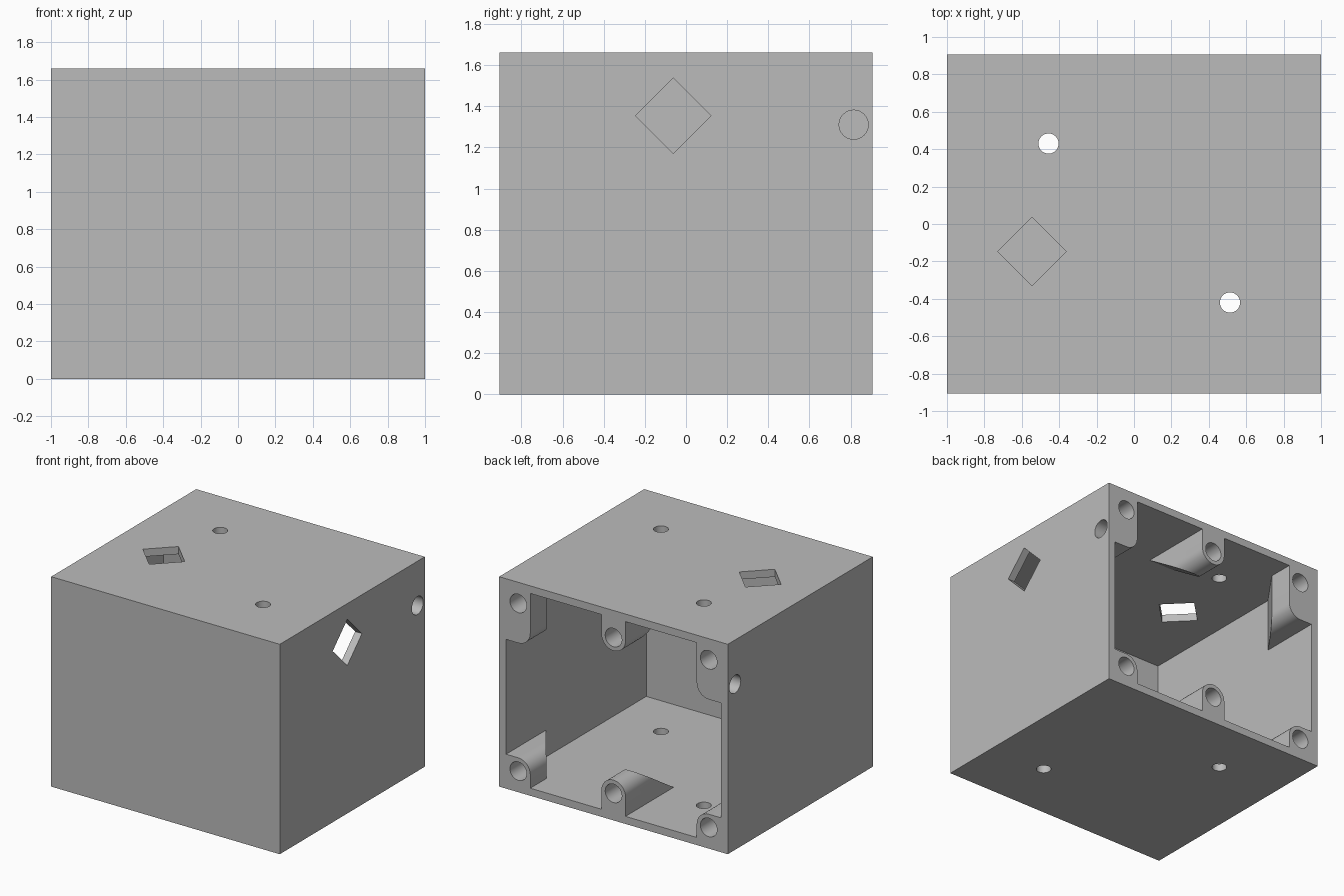
import bpy, bmesh, math
from mathutils import Matrix

if "Cube" in bpy.data.objects:
    bpy.data.objects.remove(bpy.data.objects["Cube"], do_unlink=True)

HX, HY, H, WALL = 1.0, 0.906, 1.66, 0.06

plastic = bpy.data.materials.new("grey_plastic")
plastic.use_nodes = True
GREY = (0.5, 0.5, 0.5, 1)
plastic.diffuse_color = GREY
plastic.node_tree.nodes["Principled BSDF"].inputs["Base Color"].default_value = GREY


def finish(name, bm):
    bmesh.ops.recalc_face_normals(bm, faces=bm.faces)
    mesh = bpy.data.meshes.new(name)
    bm.to_mesh(mesh)
    bm.free()
    mesh.materials.append(plastic)
    ob = bpy.data.objects.new(name, mesh)
    bpy.context.collection.objects.link(ob)
    return ob


def box(name, lo, hi):
    bm = bmesh.new()
    bmesh.ops.create_cube(bm, size=1)
    for v in bm.verts:
        v.co = [l + (c + 0.5) * (h - l) for c, l, h in zip(v.co, lo, hi)]
    return finish(name, bm)


def drill(name, centre, radius, length, axis, sides=32):
    """Prism along an axis; four sides give a diamond."""
    turn = {"X": Matrix.Rotation(math.pi / 2, 4, "Y"),
            "Y": Matrix.Rotation(math.pi / 2, 4, "X"), "Z": Matrix()}[axis]
    bm = bmesh.new()
    bmesh.ops.create_cone(bm, cap_ends=True, segments=sides, radius1=radius,
                          radius2=radius, depth=length,
                          matrix=Matrix.Translation(centre) @ turn)
    return finish(name, bm)


def boss(name, profile, depth):
    """Extrude an (x, z) profile inwards from the rim, with a slanted end."""
    bm = bmesh.new()
    rim = [bm.verts.new((x, HY, z)) for x, z in profile]
    end = [bm.verts.new((x, HY - depth(x, z), z)) for x, z in profile]
    bm.faces.new(rim)
    bm.faces.new(end)
    for i in range(len(rim)):
        j = (i + 1) % len(rim)
        bm.faces.new((rim[i], rim[j], end[j], end[i]))
    return finish(name, bm)


def arc(cx, cz, r, start, stop, steps):
    angles = [math.radians(start + (stop - start) * i / steps) for i in range(steps + 1)]
    return [(cx + r * math.cos(a), cz + r * math.sin(a)) for a in angles]


def combine(target, tool, operation):
    mod = target.modifiers.new(operation, "BOOLEAN")
    mod.operation, mod.solver, mod.object = operation, "EXACT", tool
    bpy.context.view_layer.objects.active = target
    bpy.ops.object.modifier_apply(modifier=mod.name)
    bpy.data.objects.remove(tool, do_unlink=True)


# Hollow case, open at the back
case = box("case", (-HX, -HY, 0), (HX, HY, H))
cavity = box("cavity", (-HX + WALL, -HY + WALL, WALL), (HX - WALL, HY + 0.2, H - WALL))
combine(case, cavity, "DIFFERENCE")

# Screw bosses: four corners and two in the middle
R, INNER, OUTER, BURY = 0.105, 0.728, 0.97, 0.03
SCREW, MID = 0.167, 0.214
holes = []
for s in (-1, 1):
    for top in (False, True):
        tip = 0.48 if top else SCREW + R
        shape = [(OUTER, BURY), (INNER, BURY)]
        shape += arc(INNER + R, tip - R, R, 180, 90, 8) + [(OUTER, tip)]
        shape = [(s * x, H - z if top else z) for x, z in shape]
        combine(case, boss("corner_boss", shape,
                           lambda x, z: 0.2 + 1.4 * (abs(x) - INNER)), "UNION")
        holes.append((s * (HX - SCREW), H - SCREW if top else SCREW))
for top in (False, True):
    shape = [(R, BURY)] + arc(0, MID, R, 0, 180, 16) + [(-R, BURY)]
    shape = [(x, H - z if top else z) for x, z in shape]
    combine(case, boss("middle_boss", shape,
                       lambda x, z: 0.2 + 1.55 * (MID + R - min(z, H - z))), "UNION")
    holes.append((0, H - MID if top else MID))

# Screw holes in the rim
for x, z in holes:
    combine(case, drill("screw_hole", (x, HY, z), 0.073, 0.5, "Y"), "DIFFERENCE")

# Blind holes in both sides
for s in (-1, 1):
    combine(case, drill("side_hole", (s * HX, 0.815, 1.31), 0.071, 0.4, "X"), "DIFFERENCE")

# Round holes through top and bottom
for x, y in ((-0.457, 0.43), (0.513, -0.42)):
    combine(case, drill("round_hole", (x, y, H / 2), 0.054, 3, "Z"), "DIFFERENCE")

# Diamond openings in the top and one side
combine(case, drill("top_diamond", (-0.546, -0.147, H), 0.183, 0.4, "Z", 4), "DIFFERENCE")
combine(case, drill("side_diamond", (HX, -0.062, 1.353), 0.183, 0.4, "X", 4), "DIFFERENCE")

case.select_set(True)
bpy.context.view_layer.objects.active = case
bpy.ops.object.shade_smooth_by_angle(angle=math.radians(30))
